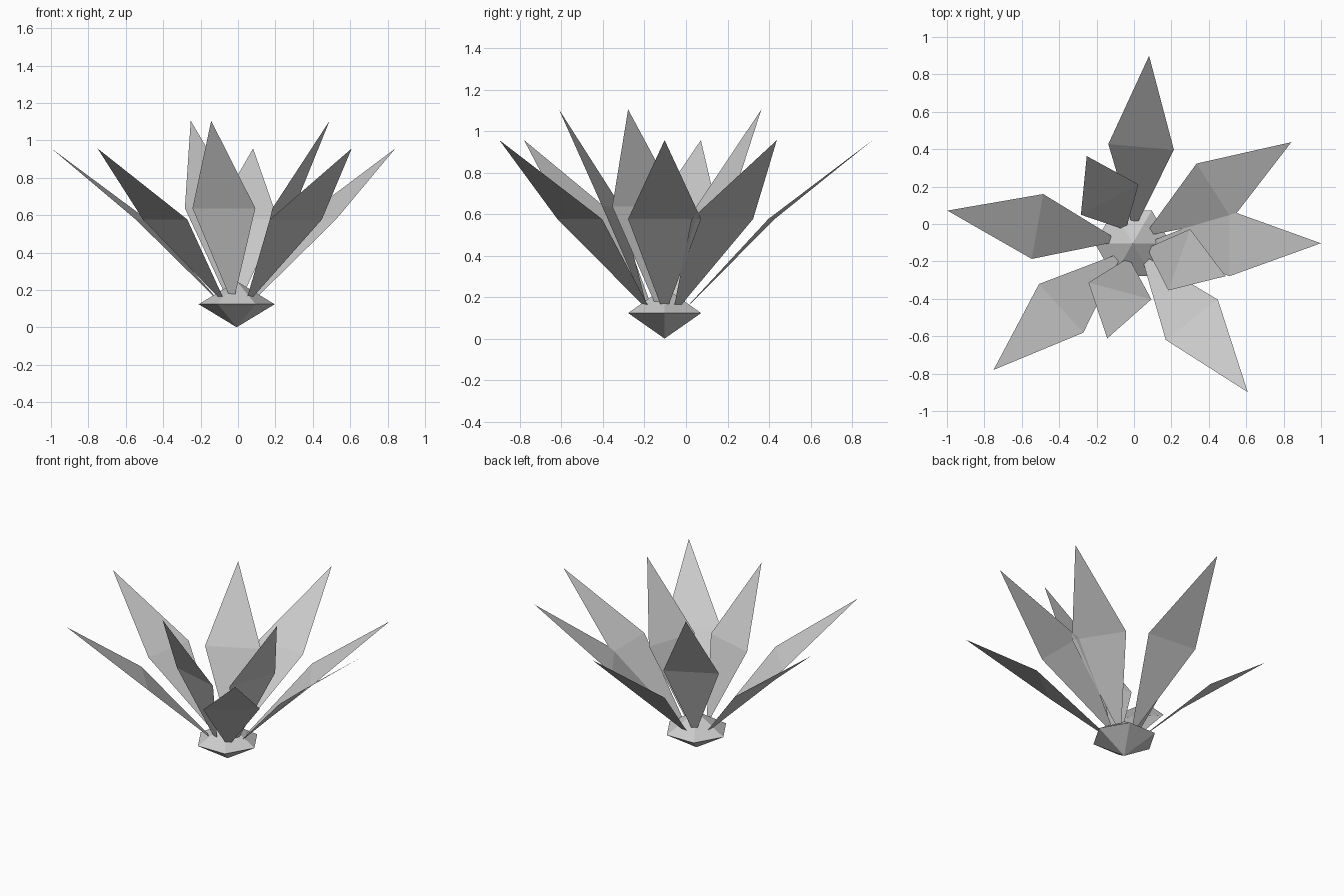
import bpy
import bmesh
from math import radians
from mathutils import Matrix, Vector

cube = bpy.data.objects.get("Cube")
if cube:
    bpy.data.objects.remove(cube)

CENTRE = Vector((-0.007, -0.103, 0))

grey = bpy.data.materials.new("plain_grey")
grey.use_nodes = True
colour = (0.6, 0.6, 0.6, 1)
grey.diffuse_color = colour
grey.node_tree.nodes["Principled BSDF"].inputs["Base Color"].default_value = colour


def add_object(name, bm):
    mesh = bpy.data.meshes.new(name)
    bm.to_mesh(mesh)
    bm.free()
    mesh.materials.append(grey)
    obj = bpy.data.objects.new(name, mesh)
    bpy.context.collection.objects.link(obj)
    obj.location = CENTRE
    return obj


def add_leaf(name, angle, profile):
    """Folded kite leaf; profile rows are (reach, height, half width)."""
    bm = bmesh.new()
    base, middle, tip = profile
    rows = [[bm.verts.new((r, side * w, z)) for side in (-1, 1)]
            for r, z, w in (base, middle)]
    end = bm.verts.new((tip[0], 0, tip[1]))
    bm.faces.new((rows[0][0], rows[1][0], rows[1][1], rows[0][1]))
    bm.faces.new((rows[1][0], end, rows[1][1]))
    obj = add_object(name, bm)
    obj.rotation_euler.z = radians(angle)


# Six-sided double pyramid at the root
bm = bmesh.new()
for flip in (False, True):
    turn = Matrix.Rotation(radians(180 if flip else 0), 4, "X")
    place = Matrix.Translation((0, 0, 0.0625 if flip else 0.1855)) @ turn
    # The cone's first corner lies on y, so turn it to put corners on x
    place = place @ Matrix.Rotation(radians(30), 4, "Z")
    bmesh.ops.create_cone(bm, cap_ends=False, segments=6, radius1=0.203,
                          radius2=0, depth=0.123, matrix=place)
bmesh.ops.remove_doubles(bm, verts=bm.verts, dist=0.003)
bmesh.ops.recalc_face_normals(bm, faces=bm.faces)
add_object("root_bulb", bm)

# Wide outer ring of leaves
OUTER = ((0.12, 0.165, 0.02), (0.517, 0.577, 0.176), (1.006, 0.957, 0))
for i, angle in enumerate((85, 32.5, 0, -52.3, 222.3, 170)):
    add_leaf(f"outer_leaf_{i + 1}", angle, OUTER)

# Steeper inner leaves
INNER = ((0.1, 0.18, 0.019), (0.264, 0.637, 0.174), (0.527, 1.105, 0))
for i, angle in enumerate((117.8, -19.5, 255)):
    add_leaf(f"inner_leaf_{i + 1}", angle, INNER)
